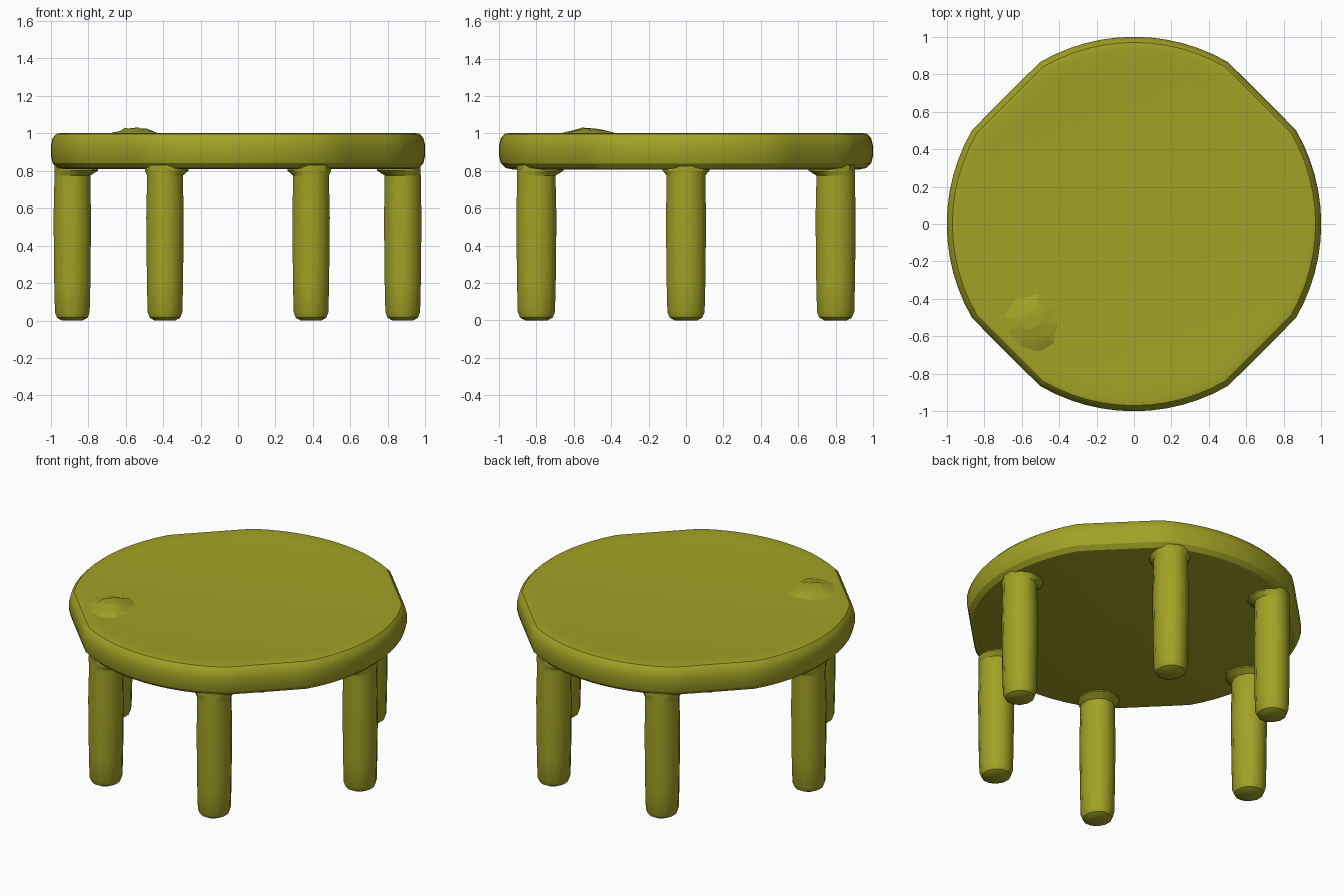
import bpy
import bmesh
import math
import random

if "Cube" in bpy.data.objects:
    bpy.data.objects.remove(bpy.data.objects["Cube"], do_unlink=True)

random.seed(4)
olive = bpy.data.materials.new("olive")
olive.use_nodes = True
OLIVE = (0.36, 0.36, 0.019, 1)
olive.diffuse_color = OLIVE
olive.node_tree.nodes["Principled BSDF"].inputs["Base Color"].default_value = OLIVE


def lathe(name, profile, sides, location=(0, 0, 0), shape=None, turn=0.0, angle=30):
    """Stack rings of (radius, height) and close both ends."""
    bm = bmesh.new()
    rings = []
    for radius, z in profile:
        ring = []
        for i in range(sides):
            a = math.tau * i / sides + turn
            r = radius * (shape(a) if shape else 1)
            ring.append(bm.verts.new((r * math.cos(a), r * math.sin(a), z)))
        rings.append(ring)
    for low, high in zip(rings, rings[1:]):
        for i in range(sides):
            j = (i + 1) % sides
            bm.faces.new((low[i], low[j], high[j], high[i]))
    bm.faces.new(rings[0][::-1])
    bm.faces.new(rings[-1])
    mesh = bpy.data.meshes.new(name)
    bm.to_mesh(mesh)
    bm.free()
    mesh.materials.append(olive)
    obj = bpy.data.objects.new(name, mesh)
    bpy.context.collection.objects.link(obj)
    obj.location = location
    bpy.ops.object.select_all(action="DESELECT")
    obj.select_set(True)
    bpy.context.view_layer.objects.active = obj
    bpy.ops.object.shade_smooth_by_angle(angle=math.radians(angle))
    return obj


def flattened(a):
    """Circle with a shallow flat on each diagonal."""
    off = (a % (math.pi / 2)) - math.pi / 4
    return min(1, 0.967 / math.cos(off))


# Thick round top with softened edges and a faint raised rim
top_profile = [(0.93, 0.808), (0.965, 0.815), (0.99, 0.84), (1.0, 0.88),
               (1.0, 0.935), (0.99, 0.975), (0.97, 0.997), (0.94, 1.002),
               (0.88, 0.996)]
lathe("table_top", top_profile, 72, shape=flattened)

# Six stout legs with rounded feet and flared joints under the top
leg_profile = [(0.06, 0.0), (0.088, 0.015), (0.1, 0.045), (0.104, 0.2),
               (0.108, 0.55), (0.104, 0.72), (0.104, 0.775), (0.125, 0.8),
               (0.125, 0.83)]
spots = {"front_right": (-0.39, -0.8), "front_left": (0.39, -0.8),
         "middle_right": (-0.885, 0), "middle_left": (0.88, 0),
         "back_right": (-0.39, 0.8), "back_left": (0.39, 0.8)}
for place, (x, y) in spots.items():
    leg = lathe(place + "_leg", leg_profile, 12, (x, y, 0), turn=math.pi / 12)
    leg.scale = (0.96, 1.03, 1)
    # Keep the flare of the outer joints inside the rim
    for v in leg.data.vertices:
        if v.co.z > 0.78:
            v.co.x -= 0.025 * x
            v.co.y -= 0.025 * y

# Small rough lump on the top, near the front right edge
lump = lathe("lump", [(0.17, 0.99), (0.13, 1.006), (0.085, 1.02), (0.04, 1.03)],
             9, (-0.55, -0.53, 0), angle=10)
for v in lump.data.vertices:
    if v.co.z > 1:
        v.co.x += random.uniform(-0.02, 0.02)
        v.co.y += random.uniform(-0.02, 0.02)
        v.co.z += random.uniform(-0.008, 0.002)
